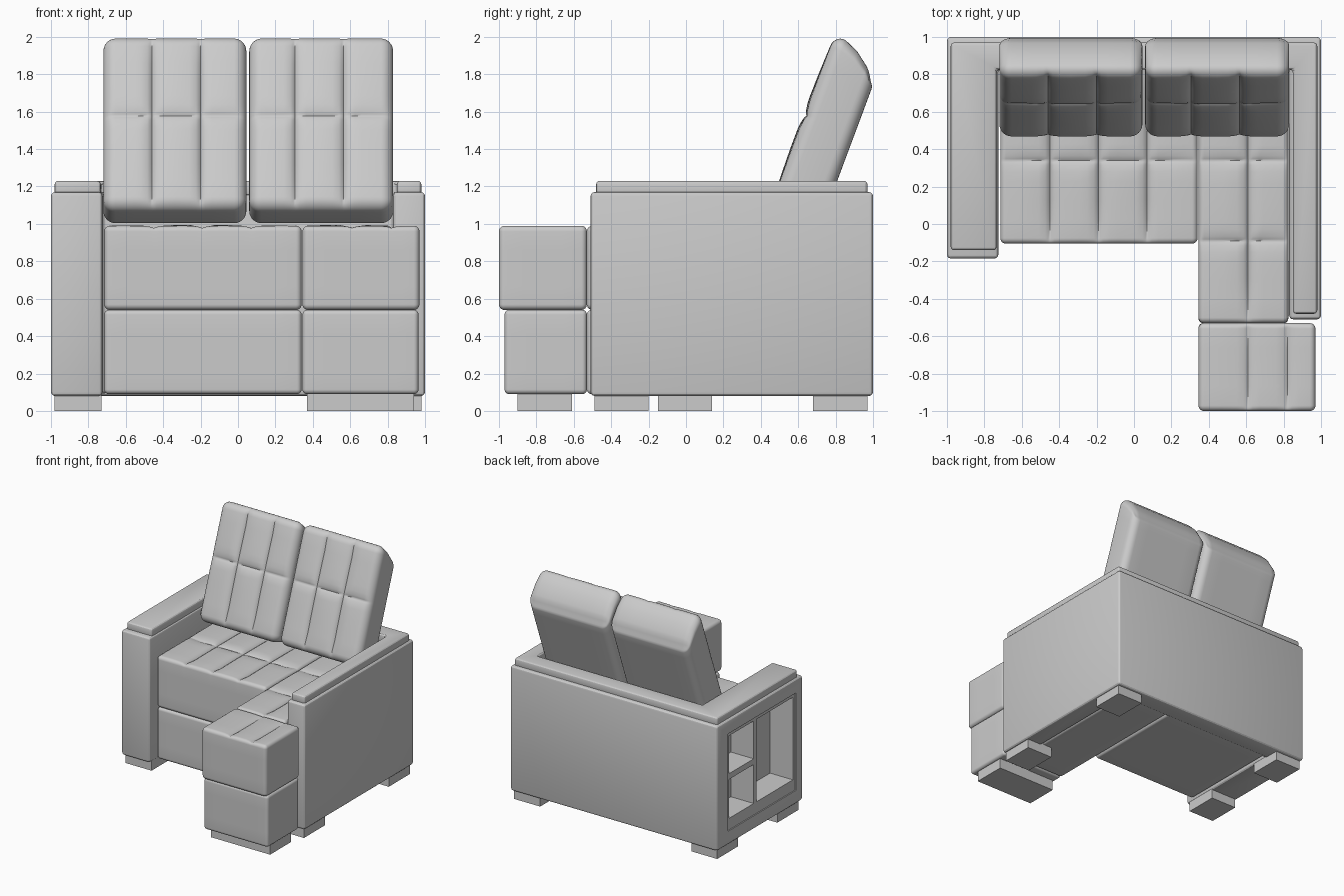
import bpy, bmesh, math
from mathutils import Vector, Matrix

if "Cube" in bpy.data.objects:
    bpy.data.objects.remove(bpy.data.objects["Cube"])


def finish(name, bm, angle):
    bmesh.ops.recalc_face_normals(bm, faces=bm.faces)
    me = bpy.data.meshes.new(name)
    bm.to_mesh(me)
    bm.free()
    ob = bpy.data.objects.new(name, me)
    bpy.context.collection.objects.link(ob)
    smooth(ob, angle)
    return ob


def activate(ob):
    bpy.ops.object.select_all(action='DESELECT')
    ob.select_set(True)
    bpy.context.view_layer.objects.active = ob


def smooth(ob, angle):
    activate(ob)
    bpy.ops.object.shade_smooth_by_angle(angle=math.radians(angle))


def box_mesh(lo, hi):
    bm = bmesh.new()
    lo, hi = Vector(lo), Vector(hi)
    bmesh.ops.create_cube(bm, size=1.0)
    for v in bm.verts:
        v.co = Vector([(lo[i] + hi[i]) / 2 + v.co[i] * (hi[i] - lo[i]) for i in range(3)])
    return bm


def box(name, lo, hi):
    return finish(name, box_mesh(lo, hi), 25)


def cushion(name, lo, hi, r, seams_x=(), seams_y=(), dip=0.03, crown=0.0, trim=0.0, matrix=None):
    """Rounded block whose top is creased along seam lines."""
    bm = box_mesh(lo, hi)
    seams = (seams_x, seams_y, ())
    for ax in range(3):
        a, b = lo[ax], hi[ax]
        cuts = []
        for k in (0.423, 0.732, 1.0):
            cuts += [a + r * k, b - r * k]
        n = max(1, round((b - a - 2 * r) / 0.1))
        cuts += [a + r + (b - a - 2 * r) * i / n for i in range(1, n)]
        for s in seams[ax]:
            cuts = [c for c in cuts if abs(c - s) > 0.075 or c < a + 1.01 * r or c > b - 1.01 * r]
            cuts += [s + o for o in (-0.06, -0.025, -0.009, 0, 0.009, 0.025, 0.06)]
        no = Vector([float(i == ax) for i in range(3)])
        for c in cuts:
            bmesh.ops.bisect_plane(bm, geom=bm.verts[:] + bm.edges[:] + bm.faces[:],
                                   plane_co=no * c, plane_no=no, dist=1e-5)
    for v in bm.verts:
        p = v.co.copy()
        c = Vector([min(max(p[i], lo[i] + r), hi[i] - r) for i in range(3)])
        d = p - c
        if d.length > 1e-7:
            d = d.normalized() * r
        q = c + d
        w = max(0.0, d.z / r)
        fx = (p.x - lo[0]) / (hi[0] - lo[0])
        fy = (p.y - lo[1]) / (hi[1] - lo[1])
        q.z += w * crown * 16 * fx * (1 - fx) * fy * (1 - fy)
        # creases fade towards the cushion border
        gx, gy = min(1, 7 * fy * (1 - fy) + 0.25), min(1, 7 * fx * (1 - fx) + 0.25)
        cr = [gx * math.exp(-abs(p.x - s) / 0.022) for s in seams_x]
        cr += [0.7 * gy * math.exp(-abs(p.y - s) / 0.03) for s in seams_y]
        q.z -= w * dip * max(cr, default=0)
        # slope the far top edge away (back cushions)
        t = (hi[2] - q.z) / (hi[2] - lo[2])
        q.y -= trim * t * abs(t) * max(0, fy) ** 3
        v.co = q
    if matrix:
        bm.transform(matrix)
    return finish(name, bm, 60)


def extrude_outline(name, pts, z0, z1, bevel):
    bm = bmesh.new()
    f = bm.faces.new([bm.verts.new((x, y, z0)) for x, y in pts])
    ext = bmesh.ops.extrude_face_region(bm, geom=[f])['geom']
    bmesh.ops.translate(bm, vec=(0, 0, z1 - z0),
                        verts=[g for g in ext if isinstance(g, bmesh.types.BMVert)])
    bmesh.ops.recalc_face_normals(bm, faces=bm.faces)
    bmesh.ops.bevel(bm, geom=bm.edges[:], offset=bevel, segments=3, profile=0.5, affect='EDGES')
    return finish(name, bm, 25)


# U-shaped body: both arms and the back
body = extrude_outline("arms_and_back", [(-1, -.185), (-.725, -.185), (-.725, .83), (.83, .83),
                                         (.83, -.51), (1, -.51), (1, 1), (-1, 1)], 0.08, 1.17, 0.022)
# raised cap along the top of the arms and back
extrude_outline("arm_cap", [(-.98, -.14), (-.735, -.14), (-.735, .825), (.85, .825),
                            (.85, -.48), (.98, -.48), (.98, .97), (-.98, .97)], 1.15, 1.23, 0.018)

# shelf niches in the outer side of the left arm: (y0, y1, z0, z1, inner x)
niches = [(-.09, .85, .20, 1.05, -.99), (-.06, .44, .30, 1.02, -.77),
          (.48, .82, .69, 1.02, -.77), (.48, .82, .30, .64, -.77)]
for i, (y0, y1, z0, z1, x) in enumerate(niches):
    cut = box("niche_cutter", (-1.1, y0, z0), (x, y1, z1))
    cut.hide_render = True
    m = body.modifiers.new("niche", 'BOOLEAN')
    m.operation, m.solver, m.object = 'DIFFERENCE', 'EXACT', cut
    activate(body)
    bpy.ops.object.modifier_apply(modifier=m.name)
    bpy.data.objects.remove(cut)
smooth(body, 25)

# seat and chaise cushions
cushion("seat_cushion", (-.715, -.105, .54), (.34, .86, .99), .03,
        (-.45, -.19, .07), (.34,), crown=.005)
cushion("chaise_cushion", (.345, -.53, .54), (.825, .86, .99), .03,
        (.61,), (-.09, .34), crown=.005)
cushion("chaise_end_cushion", (.345, -1, .54), (.97, -.53, .99), .03, (.61, .82), (), .02)

# lower bases
cushion("seat_base", (-.715, -.10, .09), (.34, .86, .54), .025)
cushion("chaise_base", (.345, -.53, .09), (.825, .86, .54), .025)
cushion("chaise_end_base", (.345, -.97, .09), (.965, -.53, .54), .025)

# leaning back cushions, built flat and tilted up
tilt = Matrix.Translation((0, .45, 1.085)) @ Matrix.Rotation(math.radians(69.5), 4, 'X')
for side, x0, x1, sx in (("left", -.72, .045, (-.46, -.20)), ("right", .06, .83, (.305, .565))):
    cushion("back_cushion_" + side, (x0, 0, -.285), (x1, .99, 0), .065,
            sx, (.53,), .03, .012, .17, tilt)

# block feet
feet = {"chaise_foot": (.37, .94, -.90, -.61), "right_front_foot": (.73, .98, -.49, -.20),
        "left_front_foot": (-.98, -.73, -.15, .14), "left_back_foot": (-.98, -.73, .68, .97),
        "right_back_foot": (.73, .98, .68, .97)}
for name, (x0, x1, y0, y1) in feet.items():
    box(name, (x0, y0, 0), (x1, y1, .10))
